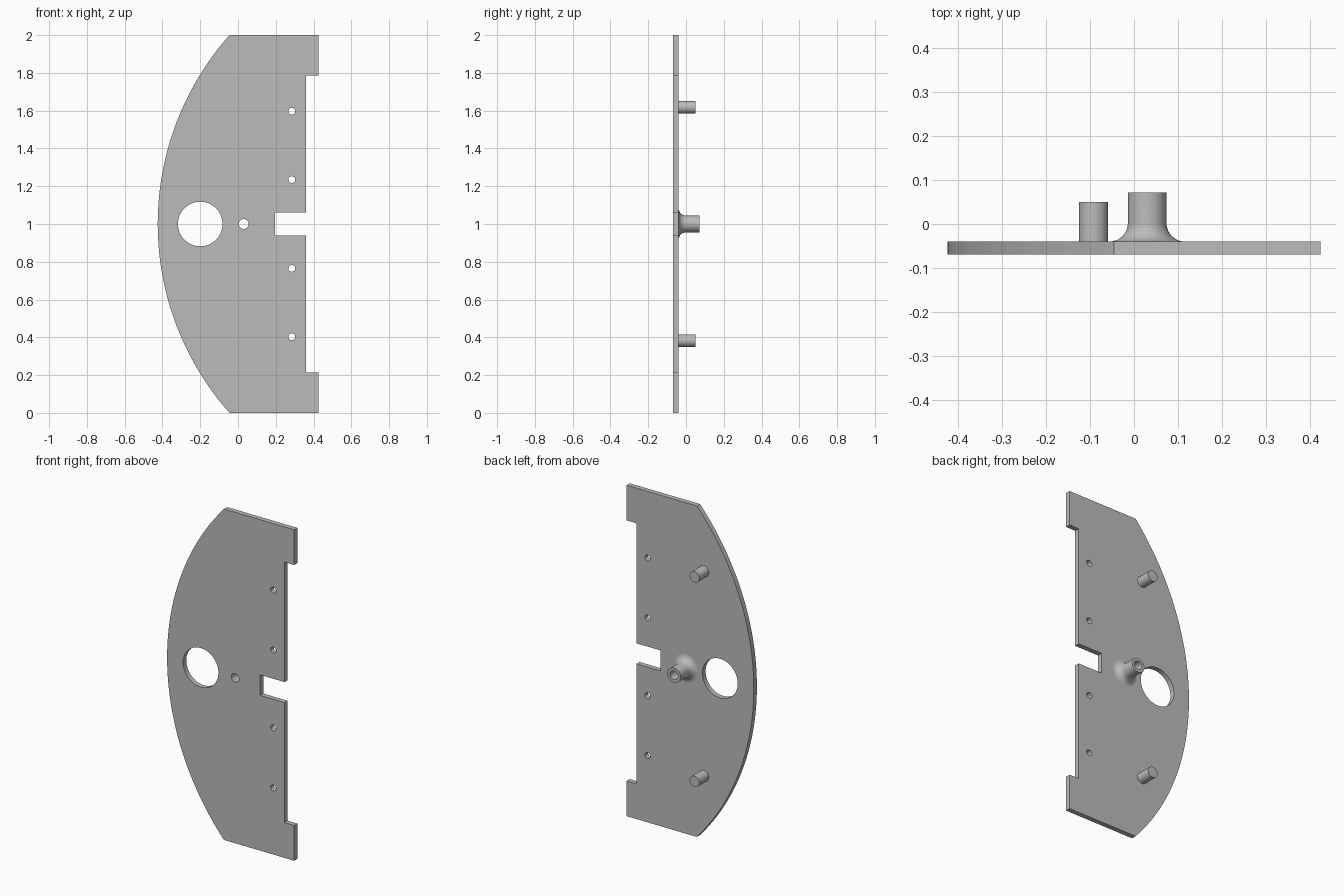
import bpy, bmesh
from math import sin, cos, pi, asin, radians
from mathutils import Matrix

cube = bpy.data.objects.get("Cube")
if cube:
    bpy.data.objects.remove(cube, do_unlink=True)

grey = bpy.data.materials.new("mid grey")
grey.use_nodes = True
colour = (0.5, 0.5, 0.5, 1)
grey.diffuse_color = colour
grey.node_tree.nodes["Principled BSDF"].inputs["Base Color"].default_value = colour

FRONT, BACK = -0.07, -0.04
BOSS_X, BORE = 0.03, 0.026


def circle(x, z, r, n=48):
    return [(x + r * cos(2 * pi * i / n), z + r * sin(2 * pi * i / n)) for i in range(n)]


def select_only(ob):
    bpy.ops.object.select_all(action='DESELECT')
    ob.select_set(True)
    bpy.context.view_layer.objects.active = ob


def finish(ob):
    select_only(ob)
    bpy.ops.object.shade_smooth_by_angle(angle=radians(30))


def flat_plate(name, loops, y0, y1):
    """Filled outline with holes in the x-z plane, thick from y0 to y1."""
    curve = bpy.data.curves.new(name, 'CURVE')
    curve.dimensions = '2D'
    curve.fill_mode = 'BOTH'
    curve.extrude = (y1 - y0) / 2
    for pts in loops:
        spline = curve.splines.new('POLY')
        spline.points.add(len(pts) - 1)
        for p, (x, z) in zip(spline.points, pts):
            p.co = (x, z, 0, 1)
        spline.use_cyclic_u = True
    curve.materials.append(grey)
    ob = bpy.data.objects.new(name, curve)
    bpy.context.collection.objects.link(ob)
    select_only(ob)
    bpy.ops.object.convert(target='MESH')
    ob = bpy.context.object
    ob.data.transform(Matrix.Translation((0, (y0 + y1) / 2, 0)) @ Matrix.Rotation(pi / 2, 4, 'X'))
    bm = bmesh.new()
    bm.from_mesh(ob.data)
    bmesh.ops.remove_doubles(bm, verts=bm.verts, dist=1e-5)
    bmesh.ops.recalc_face_normals(bm, faces=bm.faces)
    bm.to_mesh(ob.data)
    bm.free()
    finish(ob)


def turned(name, x, z, profile, n=48):
    """Spin a (radius, y) profile round an axis along y."""
    bm = bmesh.new()
    verts = [bm.verts.new((r, y, 0)) for r, y in profile]
    edges = [bm.edges.new(pair) for pair in zip(verts, verts[1:])]
    bmesh.ops.spin(bm, geom=verts + edges, cent=(0, 0, 0), axis=(0, 1, 0),
                   angle=2 * pi, steps=n, use_duplicate=False)
    bmesh.ops.remove_doubles(bm, verts=bm.verts, dist=1e-5)
    bmesh.ops.recalc_face_normals(bm, faces=bm.faces)
    mesh = bpy.data.meshes.new(name)
    bm.to_mesh(mesh)
    bm.free()
    mesh.materials.append(grey)
    ob = bpy.data.objects.new(name, mesh)
    ob.location = (x, 0, z)
    bpy.context.collection.objects.link(ob)
    finish(ob)


# Plate: bowed edge on one side, stepped and slotted edge on the other
sagitta = 0.38
radius = (1 + sagitta ** 2) / (2 * sagitta)
half = asin(1 / radius)
steps = 64
outline = []
for i in range(steps + 1):
    a = half * (2 * i / steps - 1)
    outline.append((-0.425 + radius * (1 - cos(a)), 1 + radius * sin(a)))
edge = [(0.425, 1), (0.425, 0.787), (0.36, 0.787), (0.36, 0.062), (0.197, 0.062)]
outline += [(x, 1 + h) for x, h in edge] + [(x, 1 - h) for x, h in reversed(edge)]

holes = [circle(-0.2, 1, 0.118, 64), circle(BOSS_X, 1, BORE)]
for h in (0.235, 0.597):
    holes += [circle(0.285, 1 + s * h, 0.018, 32) for s in (1, -1)]
flat_plate("plate", [outline] + holes, FRONT, BACK)

# Hollow boss with a flared foot
boss_r, flare, tip = 0.044, 0.042, 0.072
foot = [(boss_r + flare * (1 - cos(a)), BACK + flare * (1 - sin(a)))
        for a in (pi / 2 * i / 10 for i in range(11))]
turned("boss", BOSS_X, 1, [(BORE, BACK), (BORE, tip), (boss_r, tip)] + foot[::-1]
       if foot[0][1] < foot[-1][1] else [(BORE, BACK), (BORE, tip), (boss_r, tip)] + foot)

# Locating pegs
for name, s in (("upper_peg", 1), ("lower_peg", -1)):
    turned(name, -0.092, 1 + s * 0.618, [(0, 0.05), (0.033, 0.05), (0.033, BACK)])
